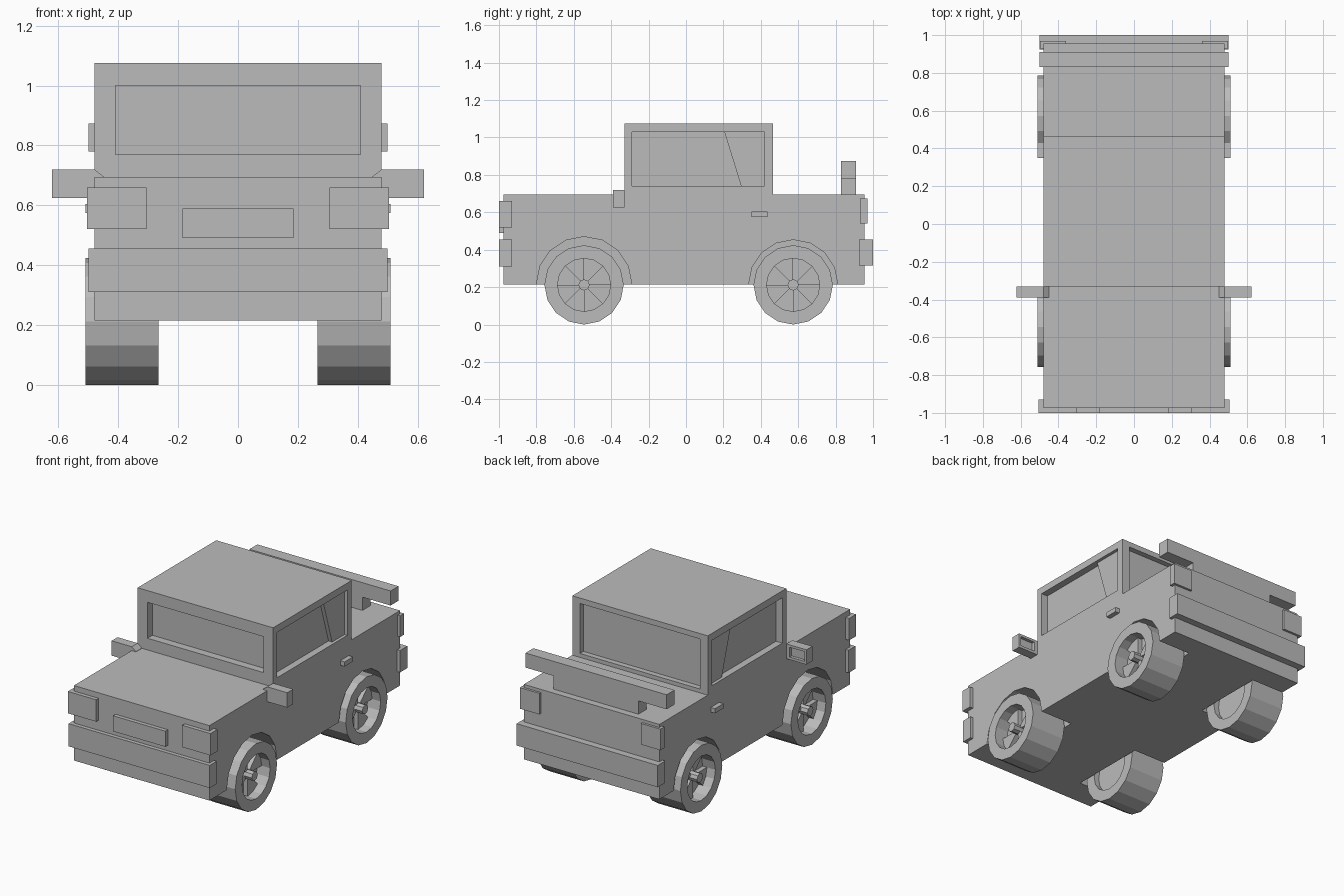
import bpy, bmesh, math
from mathutils import Vector

if "Cube" in bpy.data.objects:
    bpy.data.objects.remove(bpy.data.objects["Cube"])

grey = bpy.data.materials.new("plain grey")
grey.diffuse_color = (0.5, 0.5, 0.5, 1)
grey.use_nodes = True
grey.node_tree.nodes["Principled BSDF"].inputs["Base Color"].default_value = grey.diffuse_color


def finish(name, bm):
    bmesh.ops.remove_doubles(bm, verts=bm.verts, dist=1e-5)
    bmesh.ops.recalc_face_normals(bm, faces=bm.faces)
    me = bpy.data.meshes.new(name)
    bm.to_mesh(me)
    bm.free()
    me.materials.append(grey)
    ob = bpy.data.objects.new(name, me)
    bpy.context.collection.objects.link(ob)
    return ob


def prism(name, pts, a, b, axis="x"):
    """Extrude a profile along x (points are y,z) or along y (points are x,z)."""
    bm = bmesh.new()
    place = (lambda p, t: (t, p[0], p[1])) if axis == "x" else (lambda p, t: (p[0], t, p[1]))
    face = bm.faces.new([bm.verts.new(place(p, a)) for p in pts])
    ext = bmesh.ops.extrude_face_region(bm, geom=[face])
    move = Vector(place((0, 0), b - a))
    bmesh.ops.translate(bm, vec=move, verts=[v for v in ext["geom"] if isinstance(v, bmesh.types.BMVert)])
    return finish(name, bm)


def box(name, x, y, z):
    return prism(name, [(y[0], z[0]), (y[1], z[0]), (y[1], z[1]), (y[0], z[1])], x[0], x[1])


def circle(cy, cz, r, n=16):
    return [(cy + r * math.cos(2 * math.pi * i / n), cz + r * math.sin(2 * math.pi * i / n)) for i in range(n)]


def revolve(name, profile, cy, cz, n=16):
    """Spin a closed (x, radius) profile around the axle."""
    bm = bmesh.new()
    rings = [[bm.verts.new((x, *p)) for p in circle(cy, cz, r, n)] for x, r in profile]
    for k, ring in enumerate(rings):
        nxt = rings[(k + 1) % len(rings)]
        for i in range(n):
            j = (i + 1) % n
            bm.faces.new((ring[i], ring[j], nxt[j], nxt[i]))
    return finish(name, bm)


def cut(target, cutter):
    mod = target.modifiers.new("cut", "BOOLEAN")
    mod.operation, mod.solver, mod.object = "DIFFERENCE", "EXACT", cutter
    bpy.context.view_layer.objects.active = target
    bpy.ops.object.modifier_apply(modifier=mod.name)
    bpy.data.objects.remove(cutter)


# Body and cabin from one side silhouette
body = prism("body", [(-.975, .215), (.955, .215), (.955, .695), (.465, .695),
                      (.465, 1.075), (-.33, 1.075), (-.33, .695), (-.975, .695)], -.48, .48)

# Recessed windscreen and rear window
cut(body, box("cutter", (-.41, .41), (-.4, -.28), (.77, 1.0)))
cut(body, box("cutter", (-.425, .425), (.43, .55), (.72, 1.04)))

AXLES = {"front": (-.545, .255), "rear": (.573, .238)}
CZ = .212
for s, side in ((1, "right"), (-1, "left")):
    # Side window recess, with the rear pane standing further out
    cut(body, box("cutter", (s * .435, s * .6), (-.29, .42), (.74, 1.03)))
    prism(f"{side}_rear_side_pane", [(.295, .74), (.42, .74), (.42, 1.03), (.205, 1.03)], s * .43, s * .46)

    for end, (cy, arch) in AXLES.items():
        # Wheel arch
        cut(body, prism("cutter", circle(cy, .215, arch), s * .25, s * .6))
        # Tyre with a hollow rim on both faces
        revolve(f"{end}_{side}_tyre", [(s * .265, .212), (s * .51, .212), (s * .51, .142), (s * .265, .142)], cy, CZ)
        # Rim floor, four wedge spokes and hub
        prism(f"{end}_{side}_rim", circle(cy, CZ, .143), s * .30, s * .42)
        for k in range(4):
            a = k * math.pi / 2
            wedge = [(cy, CZ)] + [(cy + .142 * math.cos(a + t * math.pi / 8), CZ + .142 * math.sin(a + t * math.pi / 8))
                                  for t in range(3)]
            prism(f"{end}_{side}_spoke_{k + 1}", wedge, s * .415, s * .45)
        prism(f"{end}_{side}_hub", circle(cy, CZ, .03, 8), s * .42, s * .5)

    # Door handle and lamps
    box(f"{side}_door_handle", (s * .47, s * .51), (.35, .435), (.575, .605))
    box(f"{side}_headlight", (s * .305, s * .505), (-1, -.93), (.52, .66))
    box(f"{side}_tail_light", (s * .36, s * .498), (.93, .97), (.54, .675))

    # Door mirror: bracket and housing with a recessed glass facing back
    prism(f"{side}_mirror_bracket", [(s * .45, .625), (s * .49, .625), (s * .49, .72), (s * .48, .72), (s * .45, .697)],
          -.39, -.33, "y")
    mirror = box(f"{side}_mirror", (s * .485, s * .622), (-.39, -.33), (.625, .72))
    cut(mirror, box("cutter", (s * .503, s * .607), (-.35, -.2), (.642, .704)))

# Bumpers and grille
box("front_bumper", (-.5, .5), (-1, -.93), (.31, .455))
box("rear_bumper", (-.5, .5), (.925, 1), (.315, .455))
box("grille", (-.185, .185), (-1, -.96), (.49, .59))

# Rear spoiler on a central stand
prism("rear_spoiler", [(-.3, .69), (.3, .69), (.3, .78), (.5, .78), (.5, .873), (-.5, .873), (-.5, .78), (-.3, .78)],
      .83, .91, "y")
